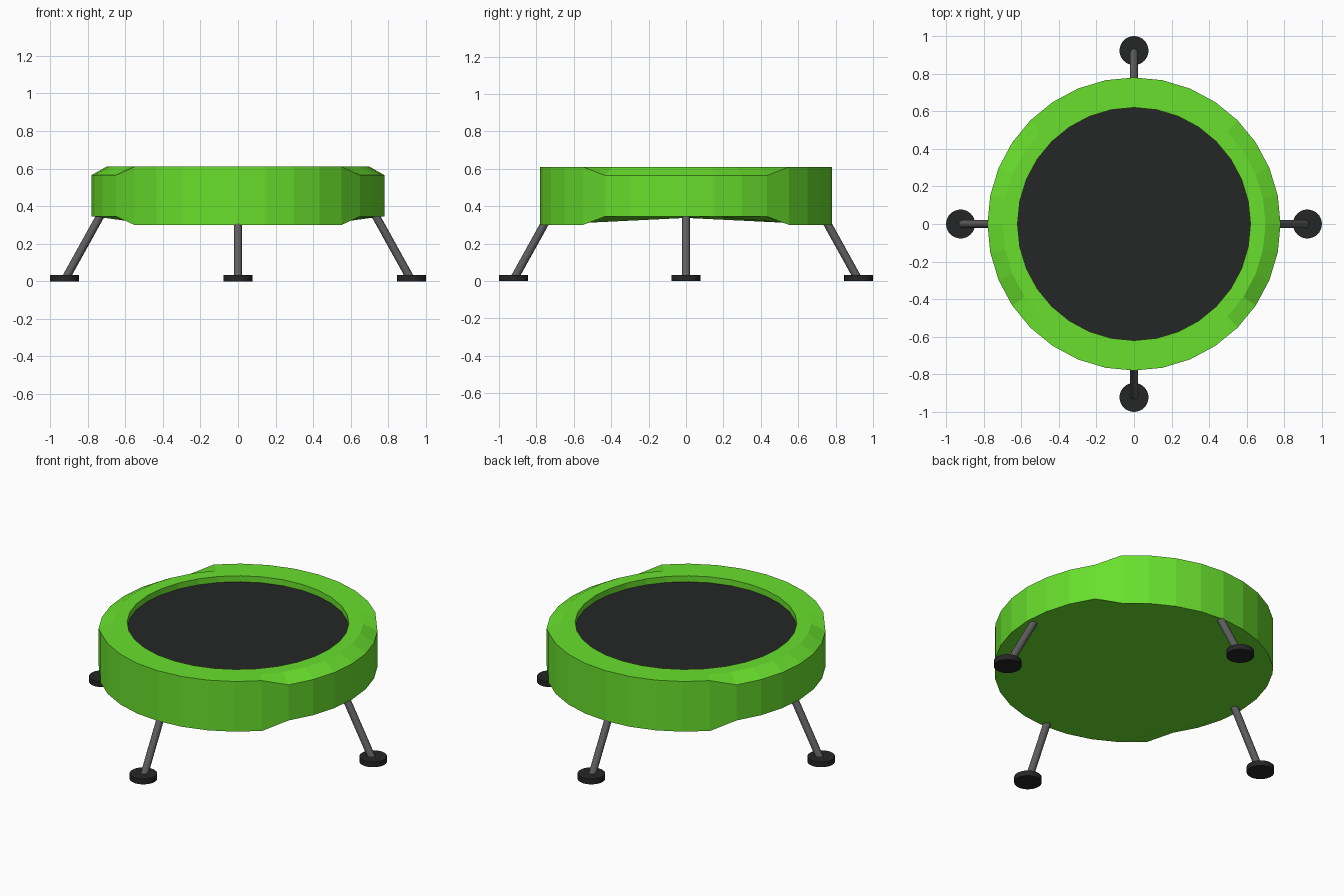
import bpy, bmesh
from math import sin, cos, pi
from mathutils import Vector

if "Cube" in bpy.data.objects:
    bpy.data.objects.remove(bpy.data.objects["Cube"])

SIDES = 32


def material(name, rgb):
    m = bpy.data.materials.new(name)
    m.diffuse_color = (*rgb, 1)
    m.use_nodes = True
    m.node_tree.nodes["Principled BSDF"].inputs["Base Color"].default_value = m.diffuse_color
    return m


green = material("green", (0.14, 0.74, 0.026))
black = material("black", (0.018, 0.019, 0.019))
steel = material("dark_grey", (0.115, 0.115, 0.115))


def finish(bm, name, mat):
    bmesh.ops.recalc_face_normals(bm, faces=bm.faces)
    me = bpy.data.meshes.new(name)
    bm.to_mesh(me)
    bm.free()
    ob = bpy.data.objects.new(name, me)
    bpy.context.collection.objects.link(ob)
    me.materials.append(mat)
    return ob


def rod(name, a, b, radius, mat, sides):
    a, b = Vector(a), Vector(b)
    bpy.ops.mesh.primitive_cylinder_add(vertices=sides, radius=radius,
                                        depth=(b - a).length, location=(a + b) / 2)
    ob = bpy.context.object
    ob.name = name
    ob.rotation_euler = (b - a).to_track_quat('Z', 'Y').to_euler()
    ob.data.materials.append(mat)
    bpy.ops.object.shade_smooth_by_angle()
    return ob


# Padded rim: lathe profile, outer edge pinched on the left and right sides
profile = [(0.62, 0.573, 0), (0.62, 0.61, 0), (0.70, 0.61, 0),
           (0.78, 0.61, -0.045), (0.78, 0.30, 0.045)]
bm = bmesh.new()
loops = []
for r, z, pinch in profile:
    loop = []
    for k in range(SIDES):
        a = 2 * pi * k / SIDES
        side = min(k % 16, 16 - k % 16) <= 3
        loop.append(bm.verts.new((r * cos(a), r * sin(a), z + (pinch if side else 0))))
    loops.append(loop)
for lo, hi in zip(loops, loops[1:]):
    for k in range(SIDES):
        n = (k + 1) % SIDES
        bm.faces.new((lo[k], hi[k], hi[n], lo[n]))
bm.faces.new(loops[-1])
finish(bm, "padded_rim", green)

# Jumping mat
bm = bmesh.new()
bm.faces.new([bm.verts.new((0.62 * cos(2 * pi * k / SIDES),
                            0.62 * sin(2 * pi * k / SIDES), 0.573))
              for k in range(SIDES)])
mat_ob = finish(bm, "jumping_mat", black)
if mat_ob.data.polygons[0].normal.z < 0:
    mat_ob.data.flip_normals()

# Four splayed legs with round feet
for name, dx, dy in (("front", 0, -1), ("back", 0, 1), ("left", -1, 0), ("right", 1, 0)):
    rod(name + "_leg", (0.915 * dx, 0.915 * dy, 0.02),
        (0.71 * dx, 0.71 * dy, 0.39), 0.0215, steel, 16)
    rod(name + "_foot", (0.923 * dx, 0.923 * dy, 0),
        (0.923 * dx, 0.923 * dy, 0.033), 0.077, black, 32)
